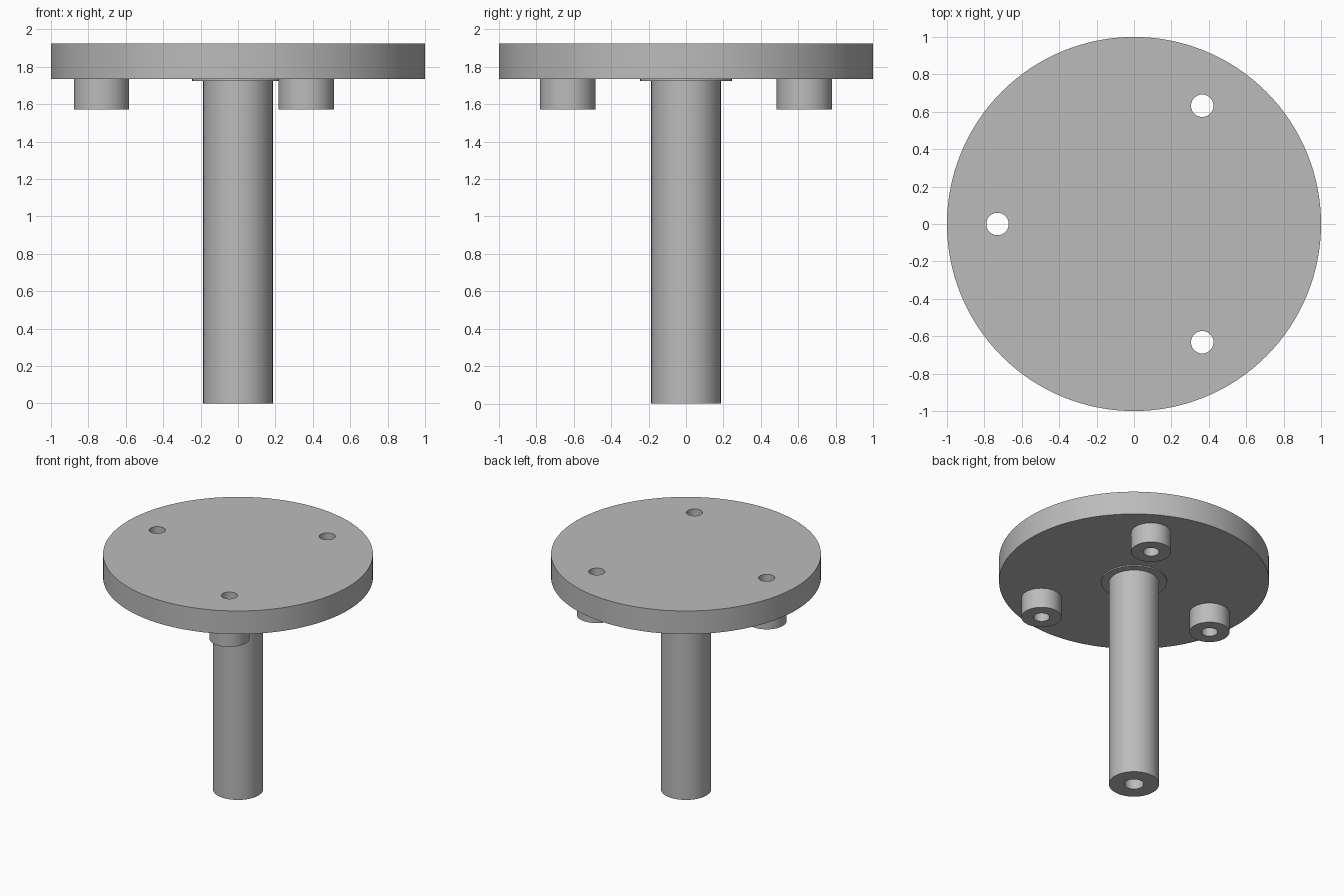
import bpy
import bmesh
import math
from mathutils import Matrix, Vector

cube = bpy.data.objects.get("Cube")
if cube:
    bpy.data.objects.remove(cube, do_unlink=True)

PLATE_BOTTOM, PLATE_TOP = 1.735, 1.925
BOLT_CIRCLE = 0.73
HOLE_RADIUS = 0.06

grey = bpy.data.materials.new("plain grey")
grey.use_nodes = True
colour = (0.5, 0.5, 0.5, 1)
grey.diffuse_color = colour
grey.node_tree.nodes["Principled BSDF"].inputs["Base Color"].default_value = colour


def lathe(name, profile, segments, location=(0, 0, 0)):
    """Spin a (radius, height) profile around the vertical axis."""
    bm = bmesh.new()
    verts = [bm.verts.new((r, 0, z)) for r, z in profile]
    edges = [bm.edges.new(pair) for pair in zip(verts, verts[1:])]
    bmesh.ops.spin(bm, geom=verts + edges, cent=(0, 0, 0), axis=(0, 0, 1),
                   angle=math.tau, steps=segments, use_merge=True)
    bmesh.ops.remove_doubles(bm, verts=bm.verts, dist=1e-5)
    bmesh.ops.recalc_face_normals(bm, faces=bm.faces)
    mesh = bpy.data.meshes.new(name)
    bm.to_mesh(mesh)
    bm.free()
    mesh.materials.append(grey)
    obj = bpy.data.objects.new(name, mesh)
    obj.location = location
    bpy.context.collection.objects.link(obj)
    return obj


def select_only(obj):
    bpy.ops.object.select_all(action='DESELECT')
    obj.select_set(True)
    bpy.context.view_layer.objects.active = obj


# Round top plate
plate = lathe("top_plate", [(0, PLATE_BOTTOM), (1, PLATE_BOTTOM),
                            (1, PLATE_TOP), (0, PLATE_TOP)], 128)
parts = [plate]

# Three drilled bosses on an even bolt circle
spots = [Matrix.Rotation(math.radians(a), 3, 'Z') @ Vector((BOLT_CIRCLE, 0, 0))
         for a in (60, 180, 300)]
for side, spot in zip(("back", "right", "front"), spots):
    parts.append(lathe(side + "_boss", [
        (HOLE_RADIUS, PLATE_BOTTOM), (HOLE_RADIUS, 1.572),
        (0.148, 1.572), (0.148, PLATE_BOTTOM)], 64, spot))

    # Through hole in the plate above the boss
    drill = lathe("drill", [(0, 1.5), (HOLE_RADIUS, 1.5),
                            (HOLE_RADIUS, 2.1), (0, 2.1)], 64, spot)
    drill.hide_render = True
    cut = plate.modifiers.new("bolt hole", 'BOOLEAN')
    cut.operation = 'DIFFERENCE'
    cut.solver = 'EXACT'
    cut.object = drill
    select_only(plate)
    bpy.ops.object.modifier_apply(modifier=cut.name)
    bpy.data.objects.remove(drill, do_unlink=True)

# Stem with a blind bore in its lower end
parts.append(lathe("stem", [(0, 0.5), (0.072, 0.5), (0.072, 0), (0.186, 0),
                            (0.186, PLATE_BOTTOM)], 64))

# Thin collar where the stem meets the plate
parts.append(lathe("collar", [(0.186, 1.725), (0.245, 1.725),
                              (0.245, PLATE_BOTTOM)], 64))

# Smooth walls with crisp rims
for part in parts:
    select_only(part)
    bpy.ops.object.shade_smooth_by_angle(angle=math.radians(30))
